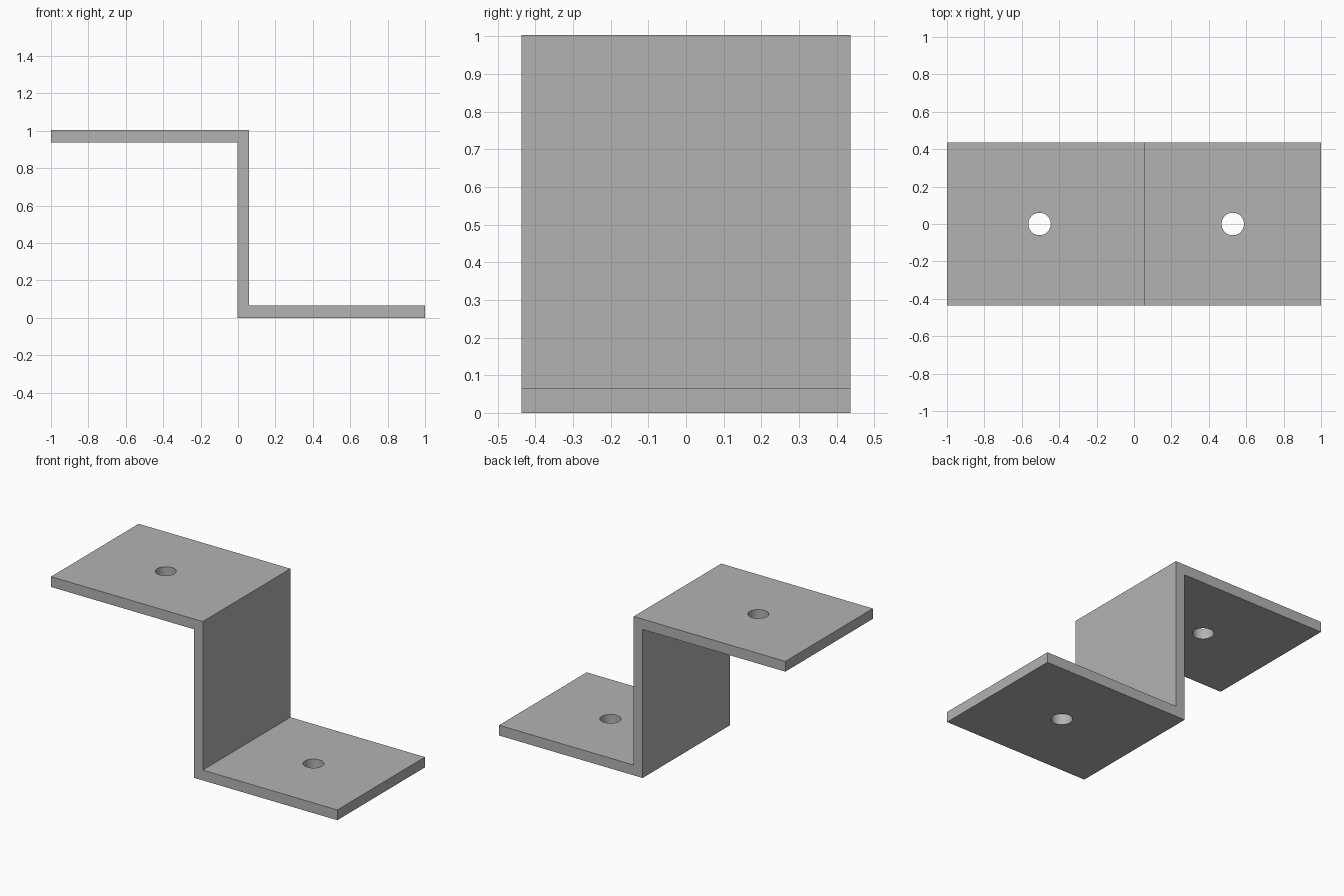
import bpy
import bmesh

cube = bpy.data.objects.get("Cube")
if cube:
    bpy.data.objects.remove(cube, do_unlink=True)

# Bare metal colour
GREY = (0.45, 0.45, 0.45, 1.0)
metal = bpy.data.materials.new("grey metal")
metal.use_nodes = True
metal.diffuse_color = GREY
metal.node_tree.nodes["Principled BSDF"].inputs["Base Color"].default_value = GREY

# Overall sizes
HALF_LENGTH, HALF_WIDTH, HEIGHT = 1.0, 0.437, 1.003
SHEET = 0.065
WEB_LEFT, WEB_RIGHT = 0.06, -0.003
HOLE_RADIUS = 0.06


def finish(bm, name):
    bmesh.ops.recalc_face_normals(bm, faces=bm.faces)
    mesh = bpy.data.meshes.new(name)
    bm.to_mesh(mesh)
    bm.free()
    obj = bpy.data.objects.new(name, mesh)
    bpy.context.collection.objects.link(obj)
    return obj


# Z-shaped bracket: side profile extruded across the width
profile = [
    (-HALF_LENGTH, HEIGHT), (-HALF_LENGTH, HEIGHT - SHEET),
    (WEB_RIGHT, HEIGHT - SHEET), (WEB_RIGHT, 0),
    (HALF_LENGTH, 0), (HALF_LENGTH, SHEET),
    (WEB_LEFT, SHEET), (WEB_LEFT, HEIGHT),
]
bm = bmesh.new()
side = bm.faces.new([bm.verts.new((x, -HALF_WIDTH, z)) for x, z in profile])
extruded = bmesh.ops.extrude_face_region(bm, geom=[side], use_keep_orig=True)
moved = [v for v in extruded["geom"] if isinstance(v, bmesh.types.BMVert)]
bmesh.ops.translate(bm, verts=moved, vec=(0, 2 * HALF_WIDTH, 0))
bracket = finish(bm, "z_bracket")
bracket.data.materials.append(metal)


# One bolt hole through each flange
def bolt_hole(name, x, z):
    bm = bmesh.new()
    bmesh.ops.create_cone(bm, cap_ends=True, segments=48, radius1=HOLE_RADIUS,
                          radius2=HOLE_RADIUS, depth=4 * SHEET)
    bmesh.ops.translate(bm, verts=bm.verts, vec=(x, 0, z))
    cutter = finish(bm, name)
    cutter.data.materials.append(metal)
    cut = bracket.modifiers.new(name, 'BOOLEAN')
    cut.operation = 'DIFFERENCE'
    cut.solver = 'EXACT'
    cut.object = cutter
    return cutter


cutters = [
    bolt_hole("upper_hole_cutter", -0.505, HEIGHT - SHEET / 2),
    bolt_hole("lower_hole_cutter", 0.528, SHEET / 2),
]

# Apply the cuts, remove the cutters, and smooth the hole walls
bpy.ops.object.select_all(action='DESELECT')
bpy.context.view_layer.objects.active = bracket
bracket.select_set(True)
for modifier in list(bracket.modifiers):
    bpy.ops.object.modifier_apply(modifier=modifier.name)
for cutter in cutters:
    bpy.data.objects.remove(cutter, do_unlink=True)
bpy.ops.object.shade_smooth_by_angle()
